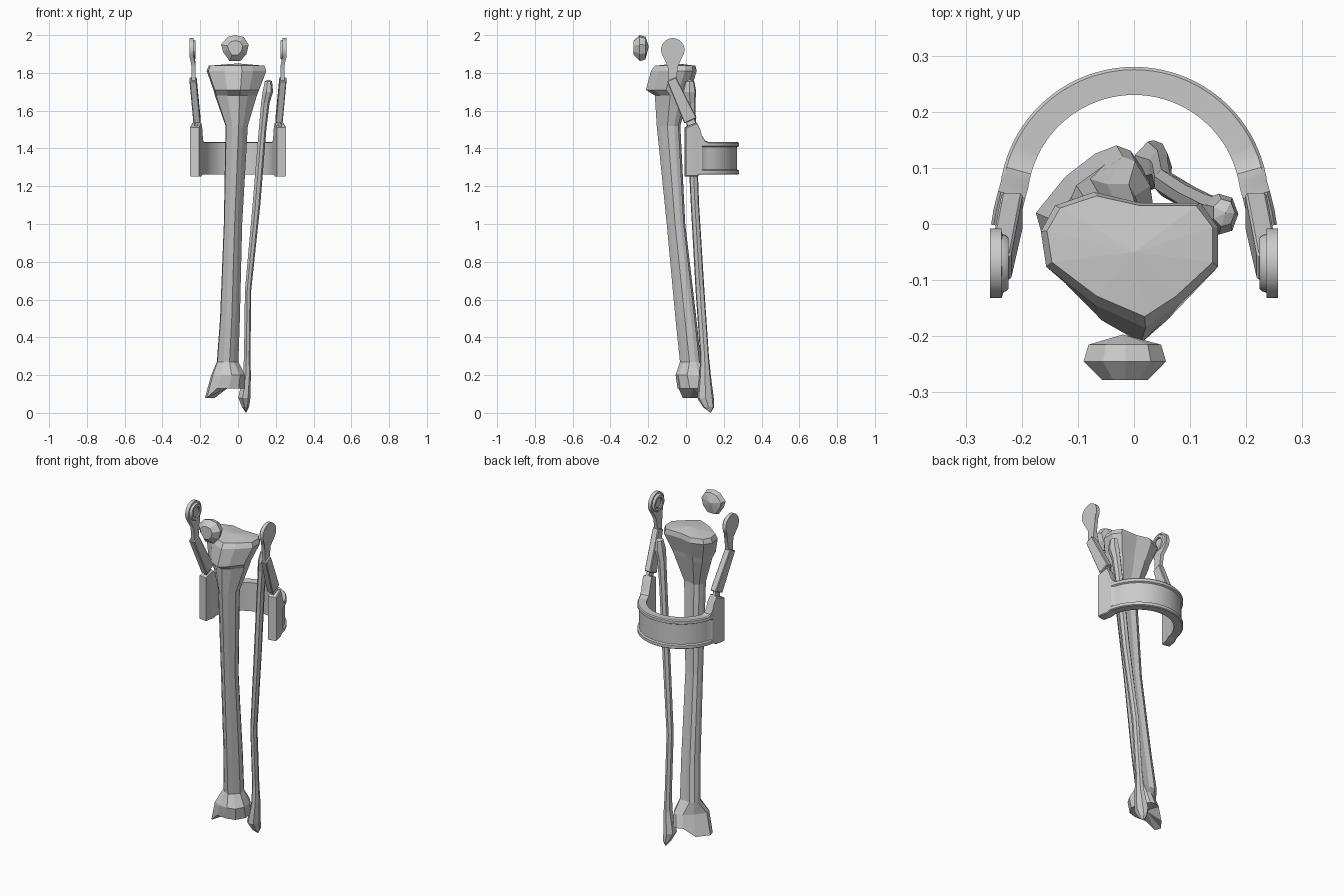
import bpy, bmesh, math
from mathutils import Vector

if "Cube" in bpy.data.objects:
    bpy.data.objects.remove(bpy.data.objects["Cube"])


def make(name, bm, smooth=None):
    bmesh.ops.remove_doubles(bm, verts=bm.verts, dist=1e-5)
    bmesh.ops.recalc_face_normals(bm, faces=bm.faces)
    me = bpy.data.meshes.new(name)
    bm.to_mesh(me)
    bm.free()
    ob = bpy.data.objects.new(name, me)
    bpy.context.collection.objects.link(ob)
    if smooth:
        me.shade_smooth()
        me.set_sharp_from_angle(angle=math.radians(smooth))
    return ob


def loft(bm, rings, tip_a=None, tip_b=None):
    """Skin closed rings of 3D points; ends are flat or fanned to a tip point."""
    vs = [[bm.verts.new(p) for p in r] for r in rings]
    n = len(vs[0])
    for a, b in zip(vs, vs[1:]):
        for i in range(n):
            j = (i + 1) % n
            bm.faces.new((a[i], a[j], b[j], b[i]))
    for ring, tip in ((vs[0], tip_a), (vs[-1], tip_b)):
        if tip:
            c = bm.verts.new(tip)
            for i in range(n):
                bm.faces.new((ring[i], ring[(i + 1) % n], c))
        else:
            bm.faces.new(ring)


def fit(shape, z, x0, x1, y0, y1):
    """Place a 0..1 outline into the given bounds."""
    return [Vector((x0 + u * (x1 - x0), y0 + v * (y1 - y0), z)) for u, v in shape]


# Tibia: heart-shaped plateau narrowing to a crested shaft, blocky ankle
heart = [(0, .71), (.08, .9), (.3, 1), (.56, .92), (.9, .92), (1, .74),
         (1, .45), (.78, .17), (.59, 0), (.3, .17), (.03, .45)]
ankle = [(0, .35), (.25, .7), (.5, .92), (.68, 1), (.8, .95), (.95, .7),
         (1, .35), (.85, .08), (.6, 0), (.3, .03), (.05, .15)]
tibia = [fit(heart, *r) for r in [
    (1.838, -.155, .14, -.165, .05),
    (1.81, -.166, .15, -.185, .057),
    (1.71, -.13, .112, -.212, .025),
    (1.68, -.122, .10, -.165, .015),
    (1.52, -.066, .052, -.155, -.03),
    (1.0, -.075, .022, -.102, -.004),
    (.5, -.095, .01, -.056, .055),
    (.27, -.112, .002, -.032, .08)]]
tibia += [fit(ankle, .20, -.142, .038, -.055, .12),
          fit(ankle, .13, -.175, .036, -.045, .14)]
for i in (0, 1, 10):                       # medial malleolus
    tibia[-1][i].z = .08
bm = bmesh.new()
loft(bm, tibia, (0, -.05, 1.85), (-.05, .04, .135))
make("tibia", bm)

# Fibula: slim seven-sided bone with knobbed ends
hept = [(.5 + .5 * math.cos(a), .5 + .5 * math.sin(a))
        for a in (math.tau * i / 7 for i in range(7))]
fib = [fit(hept, *r) for r in [
    (1.755, .14, .18, -.005, .045),
    (1.70, .128, .186, -.02, .055),
    (1.64, .12, .167, -.005, .05),
    (1.5, .108, .15, .005, .055),
    (1.1, .075, .118, .025, .07),
    (.65, .035, .07, .05, .098),
    (.3, .03, .066, .075, .122),
    (.2, .025, .068, .07, .132),
    (.08, -.002, .066, .058, .148),
    (.03, .02, .058, .09, .15)]]
bm = bmesh.new()
loft(bm, fib, (.163, .02, 1.765), (.042, .13, 0))
make("fibula", bm)

# Patella: faceted disc bulging to the front
kneecap = [(-.09, 1.95), (-.055, 1.99), (-.015, 2.0), (.03, 1.99), (.057, 1.95),
           (.045, 1.90), (.012, 1.862), (-.045, 1.862), (-.078, 1.91)]
bm = bmesh.new()
loft(bm, [[(-.015 + (x + .015) * s, y, 1.935 + (z - 1.935) * s) for x, z in kneecap]
          for y, s in ((-.278, .55), (-.245, 1), (-.215, .88))],
     None, (-.02, -.197, 1.94))
make("patella", bm)

# Cuff: half ring swept behind the leg, side arms rising at both ends
half = [(Vector((.230, -.005)), 1.51), (Vector((.226, .02)), 1.522), (Vector((.218, .052)), 1.535)]
for deg, top in ((8, 1.50), (11, 1.465), (15, 1.44), (20, 1.432)):
    a = math.radians(deg)
    half.append((Vector((.215 * math.cos(a), .04 + .215 * math.sin(a))), top))
for deg in range(26, 91, 4):
    a = math.radians(deg)
    half.append((Vector((.215 * math.cos(a), .04 + .215 * math.sin(a))), 1.432))
path = half + [(Vector((-p.x, p.y)), t) for p, t in reversed(half[:-1])]
rings = []
for k, (p, top) in enumerate(path):
    t = path[min(k + 1, len(path) - 1)][0] - path[max(k - 1, 0)][0]
    nrm = Vector((t.y, -t.x)).normalized()
    bot = 1.252 if p.y < .06 else 1.262
    d = .016 if 5 <= k < len(path) - 5 else .025    # recessed outer panel
    section = [(-.025, bot), (-.025, top), (.020, top + .002), (.025, top - .004),
               (.025, 1.412), (d, 1.407), (d, 1.288), (.025, 1.283),
               (.025, bot + .004), (.020, bot)]
    rings.append([(p.x + nrm.x * o, p.y + nrm.y * o, z) for o, z in section])
bm = bmesh.new()
loft(bm, rings)
make("calf_cuff", bm, 30)


def bar(bm, a, b, wa, wb, thick):
    """Tapered flat bar between two points, seen broad from the side."""
    a, b = Vector(a), Vector(b)
    d = b - a
    side = Vector((0, d.z, -d.y)).normalized()
    x = Vector((thick / 2, 0, 0))
    loft(bm, [[c + side * w / 2 + x, c - side * w / 2 + x,
               c - side * w / 2 - x, c + side * w / 2 - x] for c, w in ((a, wa), (b, wb))])


for s, label in ((1, "right"), (-1, "left")):
    # Hinge plate: round head with a tapered stem
    prof = [(-.07 + .062 * math.cos(math.radians(a)), 1.922 + .062 * math.sin(math.radians(a)))
            for a in range(-35, 216, 10)]
    prof += [(-.097, 1.835), (-.092, 1.755), (-.052, 1.765), (-.042, 1.835)]
    bm = bmesh.new()
    loft(bm, [[(s * (x - (.012 if z < 1.86 else 0)), y, z) for y, z in prof]
              for x in (.236, .257)])
    make(label + "_hinge_plate", bm, 30)

    # Raised ring on the inner face of the hinge
    bm = bmesh.new()
    loft(bm, [[(s * x, -.07 + r * math.cos(math.tau * i / 28),
                1.922 + r * math.sin(math.tau * i / 28)) for i in range(28)]
              for r, x in ((.053, .238), (.050, .228), (.046, .224), (.032, .224),
                           (.028, .228), (.028, .235))])
    make(label + "_hinge_ring", bm, 30)

    # Slanted link block and its thin neck down to the cuff
    bm = bmesh.new()
    bar(bm, (s * .238, -.077, 1.767), (s * .217, .024, 1.547), .052, .072, .038)
    bmesh.ops.bevel(bm, geom=bm.edges[:], offset=.004, segments=1, affect='EDGES')
    make(label + "_link_block", bm)
    bm = bmesh.new()
    bar(bm, (s * .218, .02, 1.56), (s * .222, .036, 1.50), .045, .045, .018)
    make(label + "_link_neck", bm)
